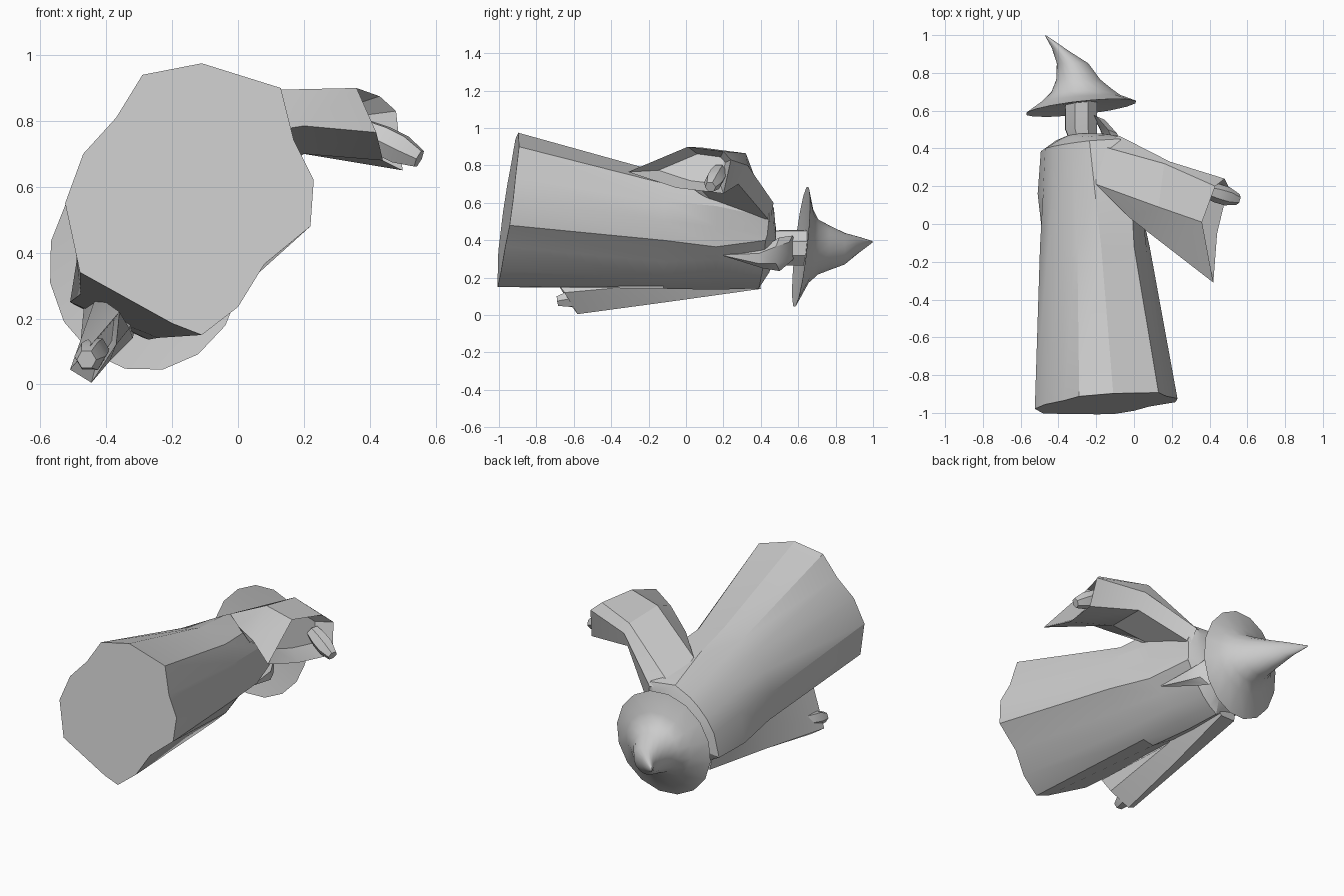
import bpy, bmesh, math
from mathutils import Vector

cube = bpy.data.objects.get("Cube")
if cube:
    bpy.data.objects.remove(cube)

grey = bpy.data.materials.new("plain_grey")
grey.use_nodes = True
colour = (0.6, 0.6, 0.6, 1)
grey.diffuse_color = colour
bsdf = next(n for n in grey.node_tree.nodes if n.type == 'BSDF_PRINCIPLED')
bsdf.inputs["Base Color"].default_value = colour
bsdf.inputs["Roughness"].default_value = 0.8


def loft(name, rings, angle=30):
    """Bridge rings of equal count, cap both ends."""
    bm = bmesh.new()
    loops = [[bm.verts.new(p) for p in ring] for ring in rings]
    n = len(loops[0])
    for a, b in zip(loops, loops[1:]):
        for i in range(n):
            j = (i + 1) % n
            bm.faces.new((a[i], a[j], b[j], b[i]))
    bm.faces.new(loops[0])
    bm.faces.new(loops[-1])
    bmesh.ops.remove_doubles(bm, verts=bm.verts, dist=0.0005)
    bmesh.ops.recalc_face_normals(bm, faces=bm.faces)
    mesh = bpy.data.meshes.new(name)
    bm.to_mesh(mesh)
    bm.free()
    mesh.materials.append(grey)
    obj = bpy.data.objects.new(name, mesh)
    bpy.context.collection.objects.link(obj)
    bpy.ops.object.select_all(action='DESELECT')
    obj.select_set(True)
    bpy.context.view_layer.objects.active = obj
    bpy.ops.object.shade_smooth_by_angle(angle=math.radians(angle))
    return obj


def oval(y, cx, cz, rx, rz, n, tilt_x=0, tilt_z=0):
    """Ring across the y axis, tilted by slopes in x and z."""
    ring = []
    for i in range(n):
        a = math.tau * (i + 0.45) / n
        dx, dz = rx * math.cos(a), rz * math.sin(a)
        ring.append((cx + dx, y + tilt_x * dx + tilt_z * dz, cz + dz))
    return ring


def prism(name, start, end, radii, n=6):
    """Many-sided bar between two points with a radius at each step."""
    start, end = Vector(start), Vector(end)
    turn = (end - start).to_track_quat('Z', 'Y')
    rings = []
    for k, r in enumerate(radii):
        c = start.lerp(end, k / (len(radii) - 1))
        rings.append([c + turn @ Vector((r * math.cos(math.tau * i / n),
                                         r * math.sin(math.tau * i / n), 0))
                      for i in range(n)])
    return loft(name, rings)


def sleeve(name, rings):
    """Loft with a hollow cuff."""
    inner = sum((Vector(p) for p in rings[-2]), Vector()) / len(rings[-2])
    cuff = [Vector(p).lerp(inner, 0.35) for p in rings[-1]]
    return loft(name, rings + [cuff])


# Robe: irregular hem narrowing to wide, slanted shoulders
hem = [(-.29, .94), (-.11, .975), (.13, .90), (.17, .74), (.23, .62), (.22, .48),
       (.08, .365), (0, .235), (-.11, .15), (-.20, .185), (-.48, .34),
       (-.525, .55), (-.47, .70), (-.37, .81)]
hem_angles = [math.atan2(z - .55, x + .16) for x, z in hem]
crease = hem.index((.22, .48))


def robe_ring(y, cx, cz, long, short, slope=0, front=None):
    """Oval along the shoulder line, with an optional front crease point."""
    slant = math.atan2(.8, .6)
    ring = []
    for a in hem_angles:
        t = a - slant
        r = 1 / math.hypot(math.cos(t) / long, math.sin(t) / short)
        ring.append((cx + r * math.cos(a), y + slope * r * math.cos(t),
                     cz + r * math.sin(a)))
    if front:
        ring[crease] = (front[0], ring[crease][1], front[1])
    return ring


loft("robe", [
    [(x, -1.02 + .133 * z + .06 * x, z) for x, z in hem],
    robe_ring(-.12, -.21, .45, .33, .27, 0, (.08, .40)),
    robe_ring(.16, -.24, .427, .355, .212, 0, (.02, .365)),
    robe_ring(.415, -.265, .39, .30, .18, .12, (-.05, .40)),
    robe_ring(.455, -.25, .40, .22, .12, .07),
    robe_ring(.48, -.25, .39, .09, .07)], 25)

# Raised left arm with a wide hanging sleeve
sleeve("left_sleeve", [
    [(-.02, .03, .75), (-.2, .21, .71), (-.2, .42, .60),
     (-.08, .468, .60), (-.05, .45, .50), (-.03, .15, .60)],
    [(.2, -.14, .785), (.13, .09, .895), (.16, .32, .865),
     (.19, .33, .80), (.2, .28, .70), (.2, .05, .70)],
    [(.42, -.31, .765), (.36, .01, .90), (.43, .2, .875),
     (.48, .24, .83), (.5, .2, .65), (.44, -.05, .68)]])
prism("left_hand", (.38, .18, .77), (.55, .13, .685), (.04, .05, .05, .03))

# Lowered right arm beside the robe
sleeve("right_sleeve", [
    [(-.46, .37, .32), (-.43, .385, .15), (-.32, .40, .14), (-.28, .38, .3)],
    [(-.43, -.1, .27), (-.48, -.1, .11), (-.39, -.1, .07), (-.33, -.1, .17)],
    [(-.36, -.72, .22), (-.51, -.61, .045), (-.445, -.58, .005), (-.37, -.65, .12)]])
prism("right_hand", (-.43, -.5, .105), (-.46, -.685, .075), (.04, .045, .048, .03))

# Head and pointed beard
loft("head", [oval(.44, -.27, .37, .075, .08, 8), oval(.50, -.28, .36, .09, .10, 8),
              oval(.67, -.28, .36, .09, .10, 8)])
loft("beard", [oval(.57, -.2, .36, .05, .065, 6, -.4), oval(.50, -.14, .325, .055, .09, 6, -.4),
               oval(.41, -.10, .305, .055, .055, 6, -.4), oval(.2, -.04, .32, .004, .004, 6)])

# Wide brimmed hat with a bent point
loft("hat", [
    oval(.635, -.28, .36, .10, .11, 16, .1, .1),
    oval(.615, -.28, .365, .295, .325, 16, .11, .11),
    oval(.665, -.28, .37, .21, .20, 16, .08, .06),
    oval(.705, -.275, .365, .165, .15, 16, .04),
    oval(.765, -.295, .36, .118, .122, 16),
    oval(.85, -.325, .355, .085, .085, 16),
    oval(.92, -.385, .375, .05, .045, 16, -.2),
    oval(.998, -.468, .392, .004, .004, 16)], 40)
